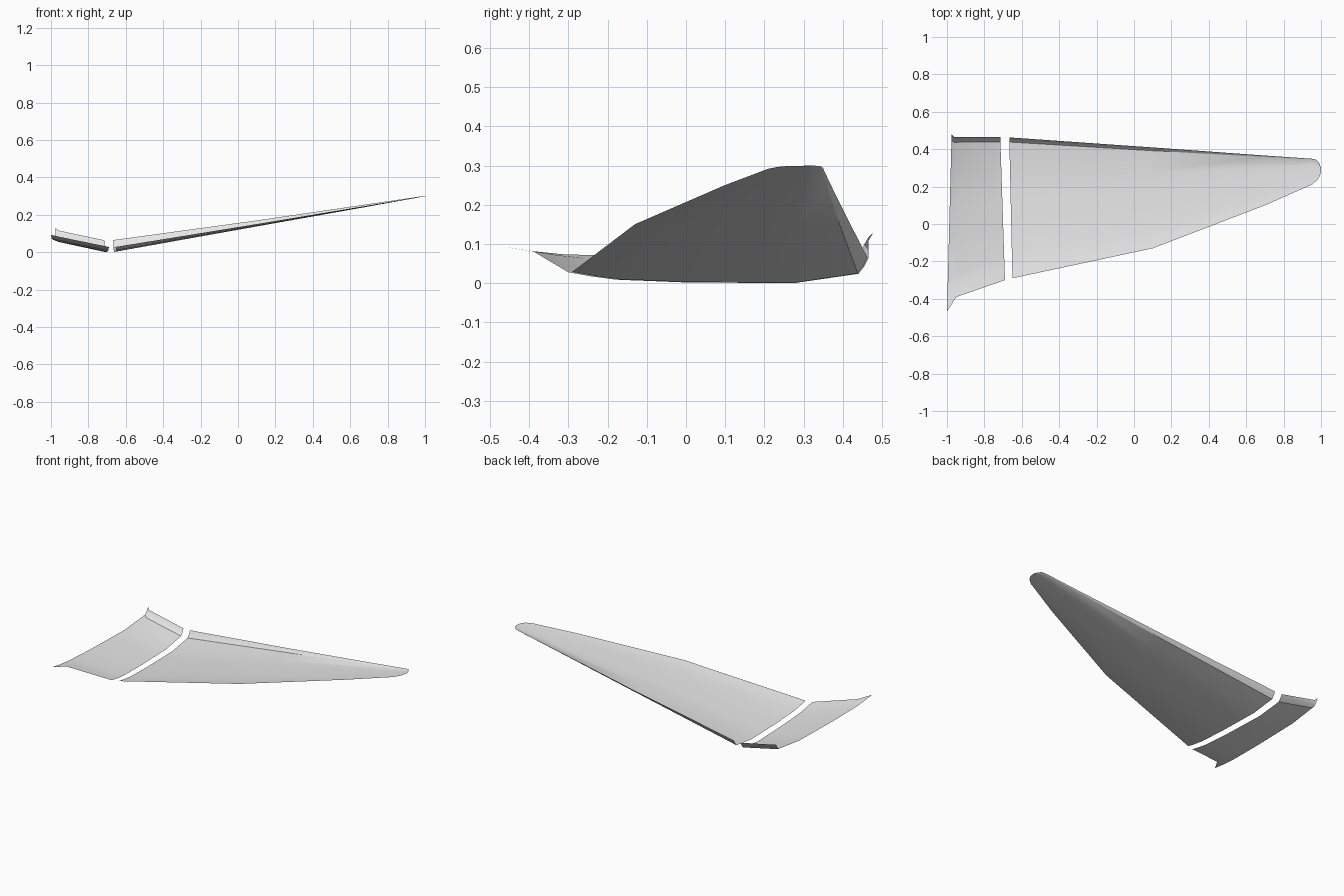
import bpy
import math

cube = bpy.data.objects.get("Cube")
if cube:
    bpy.data.objects.remove(cube, do_unlink=True)

grey = bpy.data.materials.new("light_grey")
grey.use_nodes = True
grey.diffuse_color = (0.8, 0.8, 0.8, 1)
grey.node_tree.nodes["Principled BSDF"].inputs["Base Color"].default_value = (0.8, 0.8, 0.8, 1)

# Cross-section of the skin: (chord fraction, height), curling up at the rear
PROFILE = [(0, .027), (.08, .016), (.16, .008), (.39, .001), (.6, 0),
           (.76, 0), (.967, .023), (.985, .04), (1, .063)]


def loft_skin(name, sections):
    """Each section: front x, rear x, front y, rear y, base z, curl scale."""
    verts = []
    for xf, xr, yf, yr, z, curl in sections:
        for t, h in PROFILE:
            verts.append((xf + (xr - xf) * t, yf + (yr - yf) * t, z + h * curl))
    n = len(PROFILE)
    faces = []
    for i in range(len(sections) - 1):
        for j in range(n - 1):
            a = i * n + j
            faces.append((a, a + n, a + n + 1, a + 1))
    if sections[0][0] > sections[-1][0]:
        faces = [f[::-1] for f in faces]
    mesh = bpy.data.meshes.new(name)
    mesh.from_pydata(verts, [], faces)
    mesh.materials.append(grey)
    obj = bpy.data.objects.new(name, mesh)
    bpy.context.collection.objects.link(obj)
    bpy.ops.object.select_all(action="DESELECT")
    obj.select_set(True)
    bpy.context.view_layer.objects.active = obj
    bpy.ops.object.shade_smooth_by_angle(angle=math.radians(30))
    return obj


# Long tapered panel with a rounded tip, rising toward +x
LONG = [(-.65, -.667, -.29, .463, 1), (.1, .09, -.13, .41, .5),
        (.7, .7, .1, .366, .2), (.95, .95, .21, .349, .07),
        (.98, .975, .235, .343, .05), (.995, .99, .26, .325, .03),
        (1, 1, .283, .3, .02)]
loft_skin("long_wing_panel",
          [(xf, xr, yf, yr, .002 + .18 * (xf + .65), k) for xf, xr, yf, yr, k in LONG])

# Short panel with a pointed outer corner, rising toward -x
loft_skin("short_wing_panel", [
    (-.69, -.715, -.30, .465, .001, 1),
    (-.95, -.962, -.39, .465, .055, .98),
    (-1, -.975, -.468, .478, .066, 1)])
